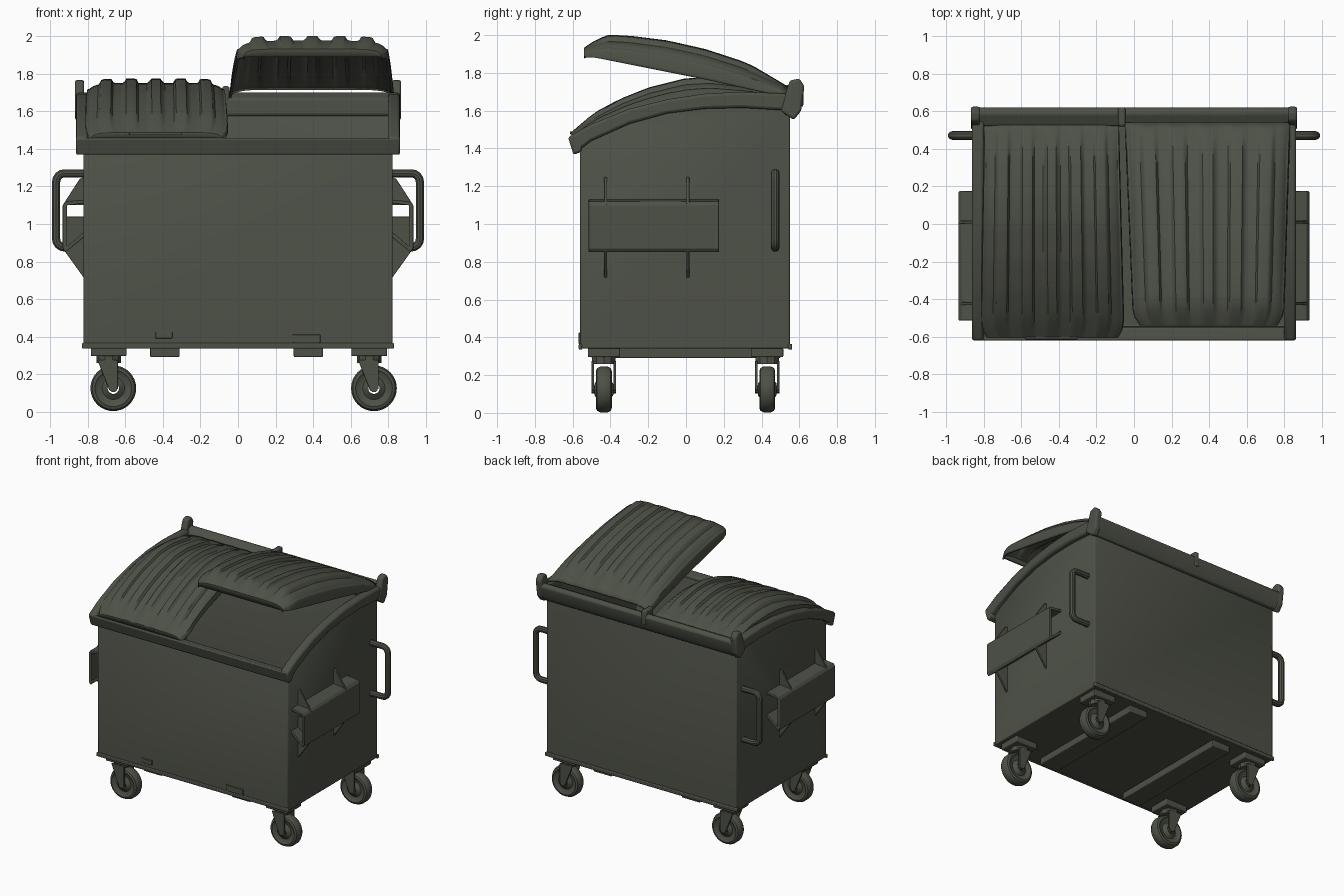
import bpy, bmesh, math
from mathutils import Vector

cube = bpy.data.objects.get("Cube")
if cube:
    bpy.data.objects.remove(cube)

paint = bpy.data.materials.new("dark olive grey")
paint.use_nodes = True
colour = (0.075, 0.082, 0.062, 1)
paint.diffuse_color = colour
bsdf = paint.node_tree.nodes["Principled BSDF"]
bsdf.inputs["Base Color"].default_value = colour
bsdf.inputs["Roughness"].default_value = 0.8
parts = []


def finish(name, bm, bevel=0.0, shell=0.0):
    bmesh.ops.recalc_face_normals(bm, faces=bm.faces)
    mesh = bpy.data.meshes.new(name)
    bm.to_mesh(mesh)
    bm.free()
    return register(name, mesh, bevel, shell)


def register(name, mesh, bevel=0.0, shell=0.0):
    ob = bpy.data.objects.new(name, mesh)
    bpy.context.collection.objects.link(ob)
    mesh.materials.append(paint)
    if shell:
        mod = ob.modifiers.new("Shell", 'SOLIDIFY')
        mod.thickness, mod.offset = shell, -1
    if bevel:
        mod = ob.modifiers.new("Bevel", 'BEVEL')
        mod.width, mod.segments = bevel, 2
        mod.limit_method = 'ANGLE'
    parts.append(ob)
    return ob


def prism_mesh(points, a, b, axis):
    """Extrude an outline along x (points are y,z) or along y (points are x,z)."""
    bm = bmesh.new()
    place = (lambda p, d: (d, p[0], p[1])) if axis == 'x' else (lambda p, d: (p[0], d, p[1]))
    face = bm.faces.new([bm.verts.new(place(p, a)) for p in points])
    moved = bmesh.ops.extrude_face_region(bm, geom=[face])["geom"]
    shift = Vector((b - a, 0, 0) if axis == 'x' else (0, b - a, 0))
    bmesh.ops.translate(bm, verts=[v for v in moved if isinstance(v, bmesh.types.BMVert)], vec=shift)
    bmesh.ops.recalc_face_normals(bm, faces=bm.faces)
    return bm


def prism(name, points, a, b, axis='x', bevel=0.008):
    return finish(name, prism_mesh(points, a, b, axis), bevel)


def box(name, x0, x1, y0, y1, z0, z1, bevel=0.006):
    return prism(name, [(y0, z0), (y1, z0), (y1, z1), (y0, z1)], x0, x1, 'x', bevel)


def tube(name, points, radius):
    curve = bpy.data.curves.new(name, 'CURVE')
    curve.dimensions = '3D'
    curve.bevel_depth, curve.bevel_resolution = radius, 3
    curve.use_fill_caps = True
    spline = curve.splines.new('POLY')
    spline.points.add(len(points) - 1)
    for p, co in zip(spline.points, points):
        p.co = (*co, 1)
    tmp = bpy.data.objects.new(name, curve)
    mesh = bpy.data.meshes.new_from_object(tmp)
    bpy.data.objects.remove(tmp)
    return register(name, mesh)


def lerp(points, y):
    for (ya, za), (yb, zb) in zip(points, points[1:]):
        if y <= yb:
            return za + (zb - za) * max(0, (y - ya) / (yb - ya))
    return points[-1][1]


# Hollow body with arched sides and an open top
rim_low = [(-.595, 1.37), (-.5, 1.44), (-.3, 1.53), (-.1, 1.585), (.1, 1.61), (.3, 1.615), (.55, 1.6)]
rim_top = [(-.625, 1.46), (-.5, 1.53), (-.3, 1.61), (-.1, 1.66), (.1, 1.69), (.3, 1.7), (.55, 1.69)]
arch = [(y, lerp(rim_low, y) + .03) for y in (-.56, -.4, -.2, 0, .2, .4, .55)]
bm = prism_mesh([(.55, .34), (-.56, .34)] + arch, -.825, .825, 'x')
bmesh.ops.delete(bm, geom=[f for f in bm.faces if f.normal.z > .5], context='FACES')
finish("body", bm, .012, .025)
for y0, y1, label in ((-.568, -.55, "front"), (.54, .562, "back")):
    box(label + "_base_flange", -.832, .832, y0, y1, .335, .365)

# Rim: arched sides, front lip and back hinge bar
for s, label in ((-1, "right"), (1, "left")):
    prism(label + "_rim", rim_low + rim_top[::-1], s * .8, s * .865, 'x', .015)
    prism(label + "_hinge_cap", [(.5, 1.6), (.57, 1.55), (.61, 1.6), (.627, 1.73), (.6, 1.77),
          (.55, 1.76), (.53, 1.7)], s * .82, s * .87, 'x', .012)
prism("front_lip", [(-.625, 1.46), (-.595, 1.365), (-.55, 1.385), (-.55, 1.45)], -.865, .865, 'x', .012)
prism("hinge_bar", [(.52, 1.58), (.575, 1.56), (.61, 1.61), (.622, 1.69), (.59, 1.705), (.52, 1.67)],
      -.85, .85, 'x', .012)
box("hinge_divider", -.085, -.045, .52, .622, 1.62, 1.735, .012)


# Ribbed, domed lid shells
def lid(name, front_x, back_x, top, low, ribs=5, columns=100, rows=26):
    bm = bmesh.new()
    y0, y1 = top[0][0], top[-1][0]
    grid = []
    for r in range(rows + 1):
        t = max(0, r - 1) / (rows - 1)
        y = y0 + (y1 - y0) * t
        x0, x1 = (f + (b - f) * t for f, b in zip(front_x, back_x))
        inset = .035 * max(0, 1 - t * 12) ** 2
        x0, x1 = x0 + inset, x1 - inset
        base, height = lerp(low, y), lerp(top, y) - lerp(low, y)
        row = []
        for c in range(columns + 1):
            a = math.sin(math.pi * (c / columns - .5))
            dome = max(0, 1 - abs(a) ** 7) ** .3
            rib = min(1, max(0, .5 + 1.6 * math.cos(math.pi * ribs * a * 1.12)))
            rib *= .024 * min(1, t * 9, (1 - t) * 6) * (abs(a) < .99)
            z = base + (height * dome + rib - .012 if r else 0)
            row.append(bm.verts.new(((x0 + x1) / 2 + a * (x1 - x0) / 2, y, max(z, base))))
        grid.append(row)
    for ra, rb in zip(grid, grid[1:]):
        for c in range(columns):
            bm.faces.new((ra[c], ra[c + 1], rb[c + 1], rb[c]))
    ob = finish(name, bm, 0, .014)
    if sum(p.normal.z for p in ob.data.polygons) < 0:
        ob.data.flip_normals()


lid("closed_lid", (-.82, -.05), (-.8, -.08),
    [(-.605, 1.5), (-.5, 1.57), (-.35, 1.65), (-.2, 1.71), (0, 1.76), (.15, 1.765), (.35, 1.735), (.54, 1.68)],
    [(-.605, 1.455), (-.5, 1.51), (-.3, 1.59), (-.1, 1.645), (.1, 1.67), (.54, 1.66)])
lid("open_lid", (-.005, .8), (-.05, .835),
    [(-.54, 1.945), (-.5, 1.965), (-.42, 1.99), (-.3, 1.985), (-.1, 1.96), (.1, 1.915), (.3, 1.85), (.54, 1.74)],
    [(-.54, 1.89), (-.45, 1.875), (-.2, 1.825), (.1, 1.765), (.4, 1.7), (.54, 1.67)])
box("closed_lid_grip", -.58, -.3, -.615, -.58, 1.475, 1.49, .004)

# Lifting sleeves, gussets and push handles on both sides
for s, label in ((-1, "right"), (1, "left")):
    def side(points):
        return [(s * x, z) for x, z in points]
    prism(label + "_sleeve", side([(.82, .93), (.92, .85), (.935, .87), (.935, 1.1), (.92, 1.12),
          (.82, 1.13), (.82, 1.11), (.912, 1.1), (.912, .88), (.82, .96)]), -.515, .175, 'y', .004)
    for n, y in enumerate((-.425, .01)):
        prism(f"{label}_gusset_upper_{n}", side([(.82, 1.25), (.845, 1.24), (.935, 1.1), (.82, 1.1)]),
              y - .008, y + .008, 'y', .003)
        prism(f"{label}_gusset_lower_{n}", side([(.82, .71), (.935, .87), (.925, 1.04), (.82, 1.04)]),
              y - .008, y + .008, 'y', .003)
    bend = []
    for cz, start in ((1.225, 90), (.92, 0)):
        for k in range(5):
            a = math.radians(start - k * 22.5)
            bend.append((s * (.925 + .045 * math.cos(a)), .472, cz + .045 * math.sin(a)))
    tube(label + "_handle", [(s * .81, .472, 1.27)] + bend + [(s * .81, .472, .875)], .023)

# Fork channels under the floor with slots in the front
for n, x in enumerate((-.39, .375)):
    box(f"fork_channel_{n}", x - .078, x + .078, -.5, .5, .29, .345)
box("front_slot_small", -.44, -.35, -.568, -.55, .39, .425, .003)
box("front_slot_large", .29, .44, -.568, -.55, .365, .41, .003)


# Swivel casters
def wheel(name, x, y, z):
    rings = [(.03, .05), (.06, .028), (.085, .032), (.098, .042), (.113, .036), (.122, .018)]
    outline = [(r, -w) for r, w in rings] + [(r, w) for r, w in rings[::-1]]
    bm = bmesh.new()
    verts = [bm.verts.new((x + r, y + w, z)) for r, w in outline]
    edges = [bm.edges.new((verts[i], verts[(i + 1) % len(verts)])) for i in range(len(verts))]
    bmesh.ops.spin(bm, geom=verts + edges, cent=(x, y, z), axis=(0, 1, 0),
                   angle=math.tau, steps=32, use_duplicate=False)
    bmesh.ops.remove_doubles(bm, verts=bm.verts, dist=.0005)
    finish(name, bm)


for px, side_name in ((-.69, "right"), (.7, "left")):
    for y, end in ((-.435, "front"), (.43, "back")):
        tag = f"{end}_{side_name}"
        box(tag + "_caster_plate", px - .095, px + .095, y - .085, y + .085, .295, .345)
        tube(tag + "_swivel", [(px, y, .26), (px, y, .31)], .065)
        wx = px + .025
        wheel(tag + "_wheel", wx, y, .124)
        tube(tag + "_axle", [(wx, y - .065, .124), (wx, y + .065, .124)], .022)
        for k, w in enumerate((-.058, .058)):
            prism(f"{tag}_fork_{k}", [(px - .06, .275), (px + .05, .275), (wx + .025, .12), (wx - .02, .11)],
                  y + w - .007, y + w + .007, 'y', .003)

# Smooth rounded areas while keeping hard edges
bpy.ops.object.select_all(action='DESELECT')
for ob in parts:
    ob.select_set(True)
bpy.context.view_layer.objects.active = parts[0]
bpy.ops.object.shade_smooth_by_angle(angle=math.radians(35))
